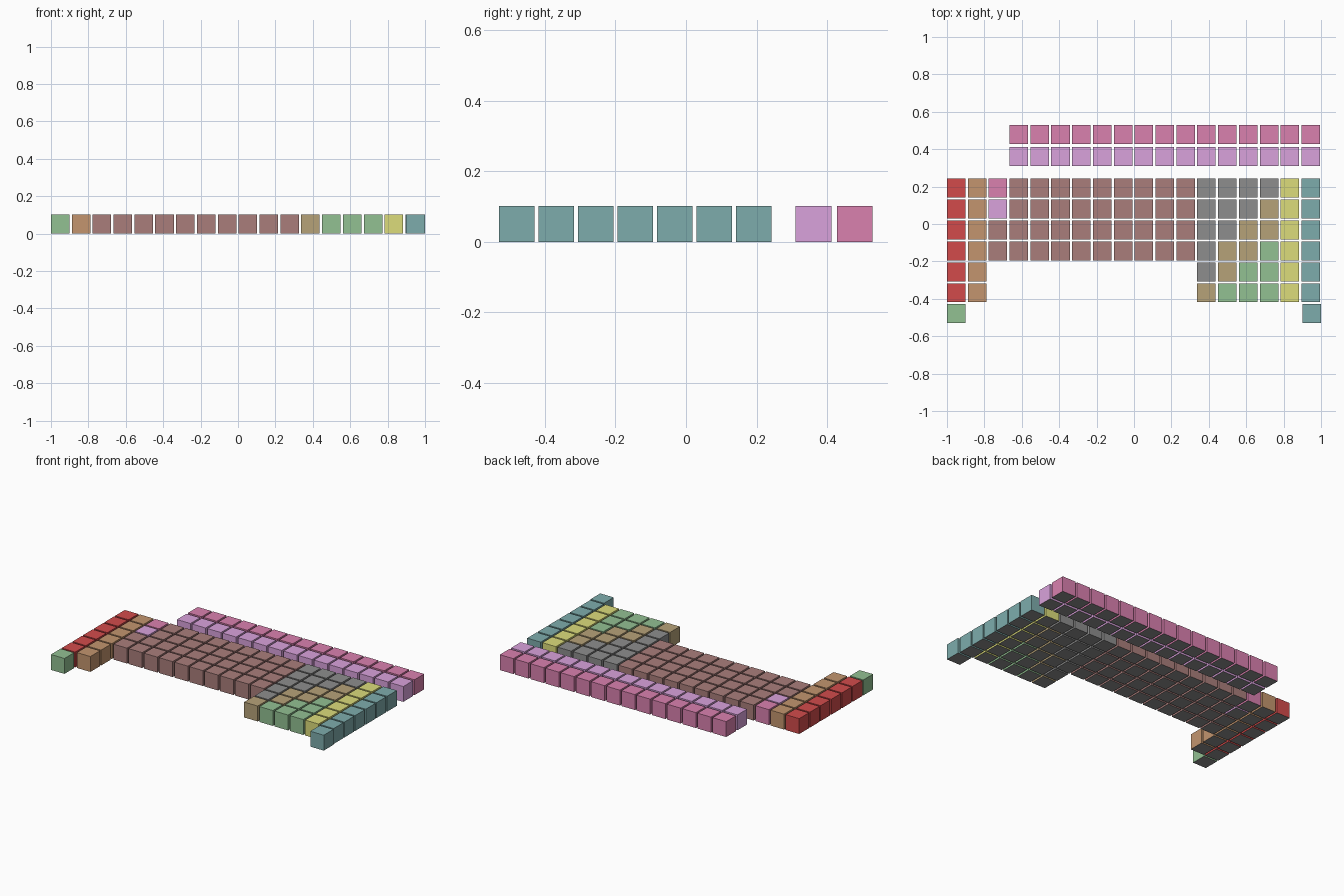
import bpy, bmesh
from mathutils import Matrix, Vector

if "Cube" in bpy.data.objects:
    bpy.data.objects.remove(bpy.data.objects["Cube"])

SIZE_X, SIZE_Y, HEIGHT = 0.099, 0.101, 0.102
PITCH_X, PITCH_Y = 0.1115, 0.1119
X0, Y0 = -1.0, -0.53

# Table layout, one letter per block, front row (lowest y) first
MAIN_ROWS = [
    "n................g",
    "ae..........mnnnhg",
    "ae..........pmnnhg",
    "aettttttttttpmmnhg",
    "aettttttttttppmmhg",
    "aeltttttttttpppmhg",
    "aecttttttttt" + "pppphg",
]
SIDE_ROWS = [(0.311, "l"), (0.428, "c")]

# Family: name and display colour (None = plain grey)
FAMILIES = {
    "a": ("alkali_metal_blocks", (0.82, 0.30, 0.30)),
    "e": ("alkaline_earth_blocks", (0.76, 0.58, 0.43)),
    "t": ("transition_metal_blocks", (0.66, 0.49, 0.48)),
    "l": ("lanthanide_blocks", (0.85, 0.63, 0.86)),
    "c": ("actinide_blocks", (0.85, 0.50, 0.68)),
    "p": ("post_transition_metal_blocks", None),
    "m": ("metalloid_blocks", (0.71, 0.63, 0.47)),
    "n": ("nonmetal_blocks", (0.57, 0.75, 0.57)),
    "h": ("halogen_blocks", (0.86, 0.86, 0.48)),
    "g": ("noble_gas_blocks", (0.49, 0.67, 0.67)),
}


def make_material(name, rgb):
    mat = bpy.data.materials.new(name)
    mat.diffuse_color = (*[c ** 2.2 for c in rgb], 1)
    mat.use_nodes = True
    mat.node_tree.nodes["Principled BSDF"].inputs["Base Color"].default_value = mat.diffuse_color
    return mat


def make_blocks(name, corners, top_mat, under_mat):
    """One object holding a cuboid at each lower-left corner; undersides are grey."""
    bm = bmesh.new()
    for x, y in corners:
        centre = Vector((x + SIZE_X / 2, y + SIZE_Y / 2, HEIGHT / 2))
        bmesh.ops.create_cube(bm, size=1, matrix=Matrix.LocRotScale(
            centre, None, (SIZE_X, SIZE_Y, HEIGHT)))
    bm.normal_update()
    for face in bm.faces:
        face.material_index = 1 if face.normal.z < -0.5 else 0
    mesh = bpy.data.meshes.new(name)
    bm.to_mesh(mesh)
    bm.free()
    mesh.materials.append(top_mat)
    mesh.materials.append(under_mat)
    bpy.context.collection.objects.link(bpy.data.objects.new(name, mesh))


# Collect block positions by family
places = {key: [] for key in FAMILIES}
for r, row in enumerate(MAIN_ROWS):
    for c, key in enumerate(row):
        if key != ".":
            # the lone front block of the last column sits slightly further out
            nudge = 0.0055 if (r, c) == (0, 17) else 0
            places[key].append((X0 + c * PITCH_X + nudge, Y0 + r * PITCH_Y))

# Two detached rows behind the main table
for y, key in SIDE_ROWS:
    places[key] += [(X0 + c * PITCH_X, y) for c in range(3, 18)]

# Build each family
grey = make_material("grey", (0.55, 0.55, 0.55))
for key, (name, rgb) in FAMILIES.items():
    mat = make_material(name + "_colour", rgb) if rgb else grey
    make_blocks(name, places[key], mat, grey)
